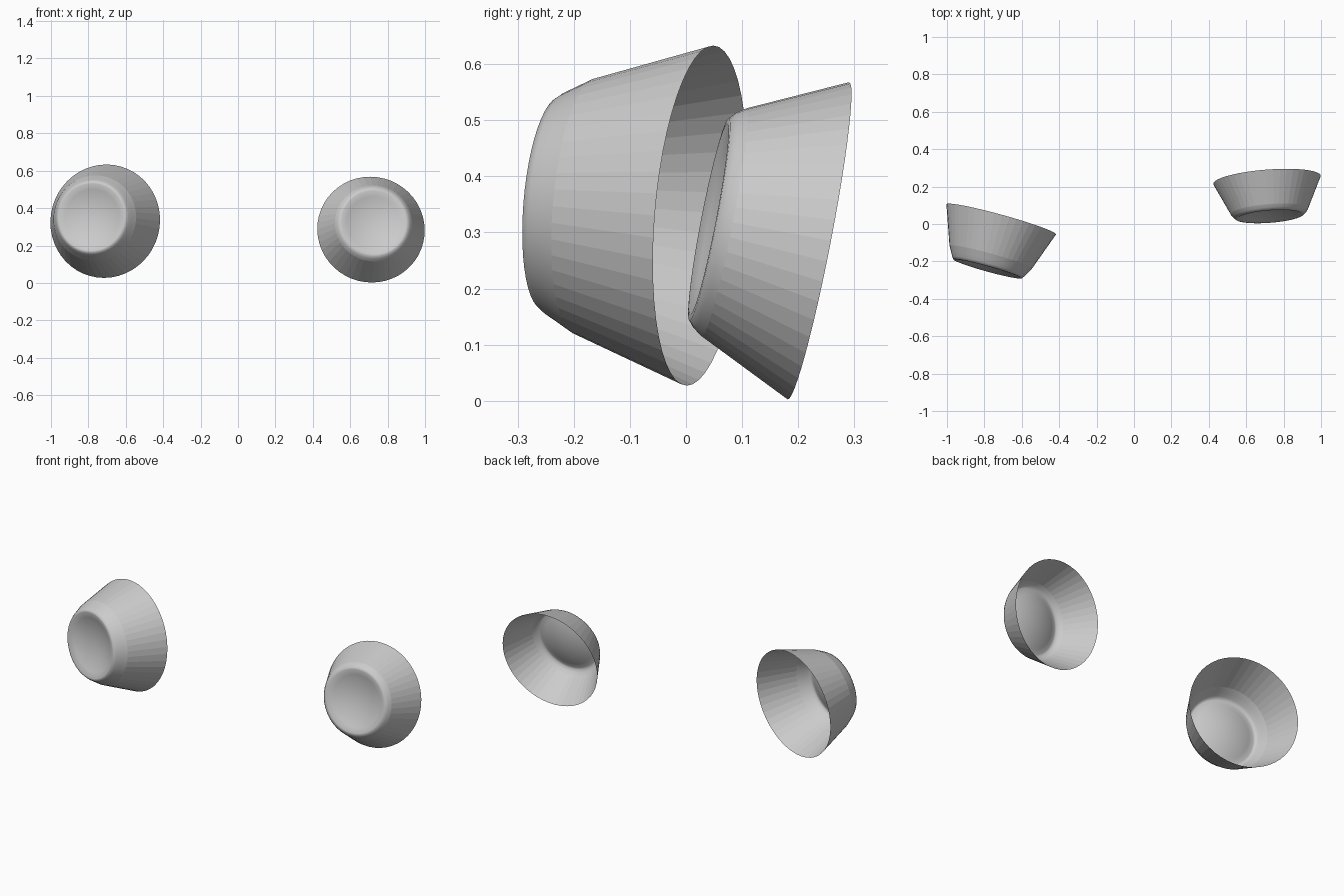
import bpy
import bmesh
import math
from mathutils import Vector

cube = bpy.data.objects.get("Cube")
if cube:
    bpy.data.objects.remove(cube, do_unlink=True)

SEGMENTS = 48

# One plain grey for everything
grey = bpy.data.materials.new("plain_grey")
grey.use_nodes = True
colour = (0.6, 0.6, 0.6, 1)
grey.diffuse_color = colour
grey.node_tree.nodes["Principled BSDF"].inputs["Base Color"].default_value = colour


def dish_profile(radius, depth, sink, rings=6):
    """Points of a shallow hollow, from its edge towards the centre."""
    return [(radius * (1 - i / rings), depth - sink * (1 - (1 - i / rings) ** 2))
            for i in range(1, rings)]


def make_cup(name, rim_centre, axis, wall, sink):
    """Thin open cup turned around its axis; wall lists (radius, depth) from the rim."""
    lip_radius, lip_depth = wall[-1]
    profile = wall + dish_profile(lip_radius, lip_depth, sink)
    bm = bmesh.new()
    rings = []
    for radius, depth in profile:
        rings.append([bm.verts.new((radius * math.cos(a), radius * math.sin(a), depth))
                      for a in (math.tau * i / SEGMENTS for i in range(SEGMENTS))])
    for outer, inner in zip(rings, rings[1:]):
        for i in range(SEGMENTS):
            j = (i + 1) % SEGMENTS
            bm.faces.new((outer[i], outer[j], inner[j], inner[i]))
    centre = bm.verts.new((0, 0, lip_depth - sink))
    for i in range(SEGMENTS):
        bm.faces.new((rings[-1][i], rings[-1][(i + 1) % SEGMENTS], centre))

    # Turn the cup so its closed end points along the axis
    turn = Vector(axis).to_track_quat("Z", "Y").to_matrix()
    bmesh.ops.rotate(bm, verts=bm.verts, cent=(0, 0, 0), matrix=turn)
    bmesh.ops.translate(bm, verts=bm.verts, vec=rim_centre)

    mesh = bpy.data.meshes.new(name)
    bm.to_mesh(mesh)
    bm.free()
    mesh.materials.append(grey)
    obj = bpy.data.objects.new(name, mesh)
    bpy.context.collection.objects.link(obj)
    # Smooth the rounded end and its hollow, keep the wall faceted
    for face in mesh.polygons:
        face.use_smooth = face.index >= SEGMENTS


# Larger, deeper cup
make_cup("right_cup", (-0.71, 0.025, 0.33), (-0.265, -0.961, 0.08),
         [(0.304, 0), (0.229, 0.21), (0.212, 0.24), (0.2, 0.262),
          (0.19, 0.275), (0.18, 0.276)], 0.04)

# Smaller, shallower cup
make_cup("left_cup", (0.711, 0.236, 0.285), (0.076, -0.978, 0.19),
         [(0.288, 0), (0.207, 0.172), (0.196, 0.188),
          (0.183, 0.199), (0.173, 0.2)], 0.035)
